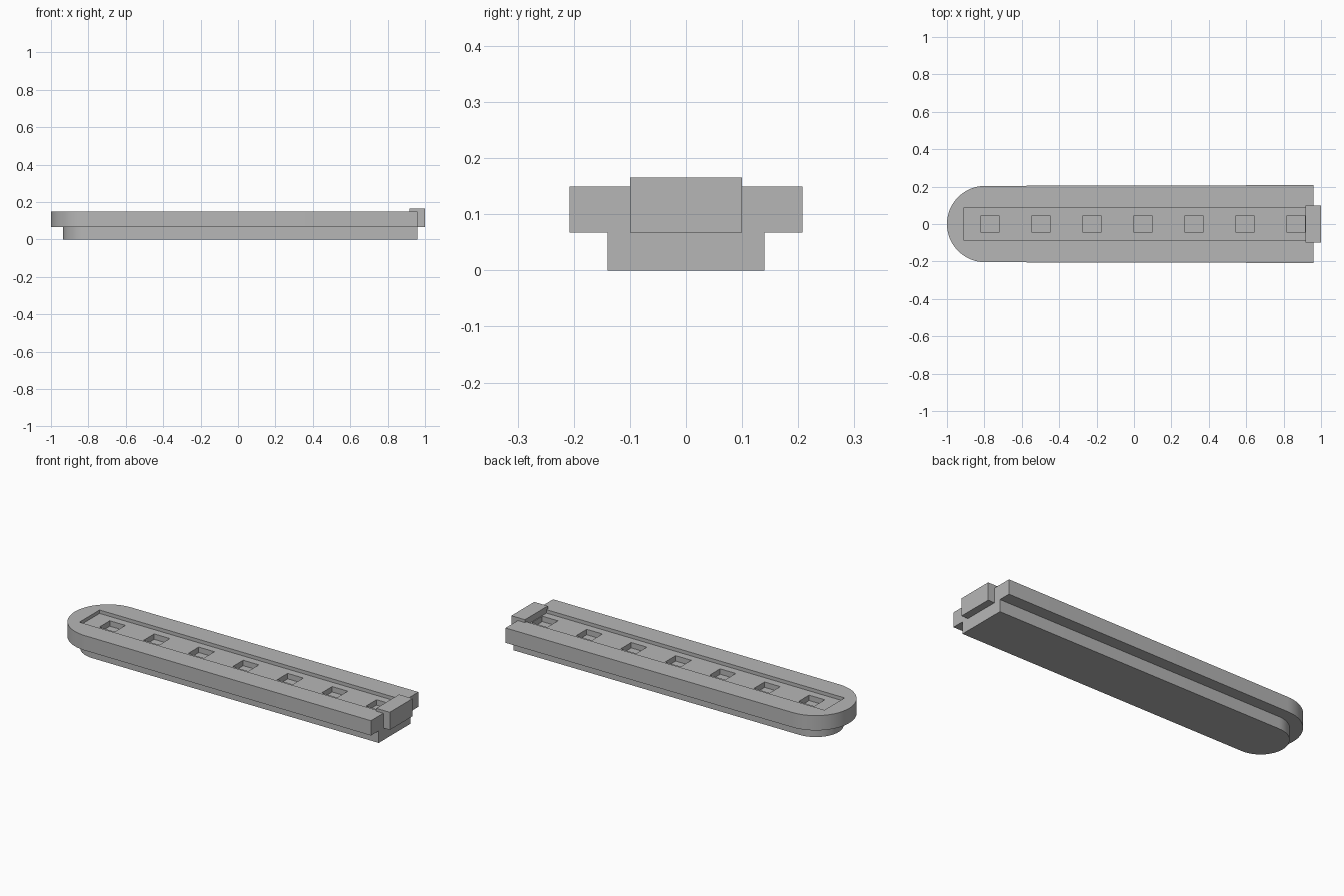
import bpy, bmesh, math

if "Cube" in bpy.data.objects:
    bpy.data.objects.remove(bpy.data.objects["Cube"], do_unlink=True)

grey = bpy.data.materials.new("matte grey")
grey.use_nodes = True
colour = (0.47, 0.47, 0.47, 1)
grey.diffuse_color = colour
grey.node_tree.nodes["Principled BSDF"].inputs["Base Color"].default_value = colour


def prism(name, outline, z0, z1):
    """Extrude a flat outline from z0 up to z1."""
    bm = bmesh.new()
    face = bm.faces.new([bm.verts.new((x, y, z0)) for x, y in outline])
    top = bmesh.ops.extrude_face_region(bm, geom=[face])["geom"]
    verts = [v for v in top if isinstance(v, bmesh.types.BMVert)]
    bmesh.ops.translate(bm, verts=verts, vec=(0, 0, z1 - z0))
    bmesh.ops.recalc_face_normals(bm, faces=bm.faces)
    mesh = bpy.data.meshes.new(name)
    bm.to_mesh(mesh)
    bm.free()
    mesh.materials.append(grey)
    obj = bpy.data.objects.new(name, mesh)
    bpy.context.collection.objects.link(obj)
    return obj


def box(name, x0, x1, half, z0, z1):
    return prism(name, [(x0, -half), (x1, -half), (x1, half), (x0, half)], z0, z1)


def round_ended(tip, end, radius, end_half, steps=32):
    """Outline with a half-round at -x and a square end at +x."""
    angles = [math.pi / 2 + math.pi * i / steps for i in range(steps + 1)]
    arc = [(tip + radius + radius * math.cos(a), radius * math.sin(a)) for a in angles]
    return arc + [(end, -end_half), (end, end_half)]


def cut(target, cutter):
    mod = target.modifiers.new(cutter.name, "BOOLEAN")
    mod.operation = "DIFFERENCE"
    mod.solver = "EXACT"
    mod.object = cutter
    bpy.context.view_layer.objects.active = target
    bpy.ops.object.modifier_apply(modifier=mod.name)
    bpy.data.objects.remove(cutter, do_unlink=True)


def smooth(obj):
    bpy.ops.object.select_all(action="DESELECT")
    obj.select_set(True)
    bpy.context.view_layer.objects.active = obj
    bpy.ops.object.shade_smooth_by_angle(angle=math.radians(30))


END, STEP, TOP = 0.96, 0.067, 0.149

# Narrow base and wider upper rail
base = prism("base", round_ended(-0.935, END, 0.14, 0.14), 0, STEP)
rail = prism("rail", round_ended(-1, END, 0.204, 0.208), STEP, TOP)

# Shallow channel along the top, with a row of square pockets in its floor
cut(rail, box("channel_cutter", -0.91, 0.95, 0.088, 0.13, 0.2))
for i in range(7):
    x = -0.77 + i * 0.2725
    cut(rail, box("pocket_cutter", x - 0.048, x + 0.048, 0.046, 0.1, 0.2))

# Connector block at the square end
box("end_connector", 0.917, 1, 0.1, STEP, 0.165)

smooth(base)
smooth(rail)
